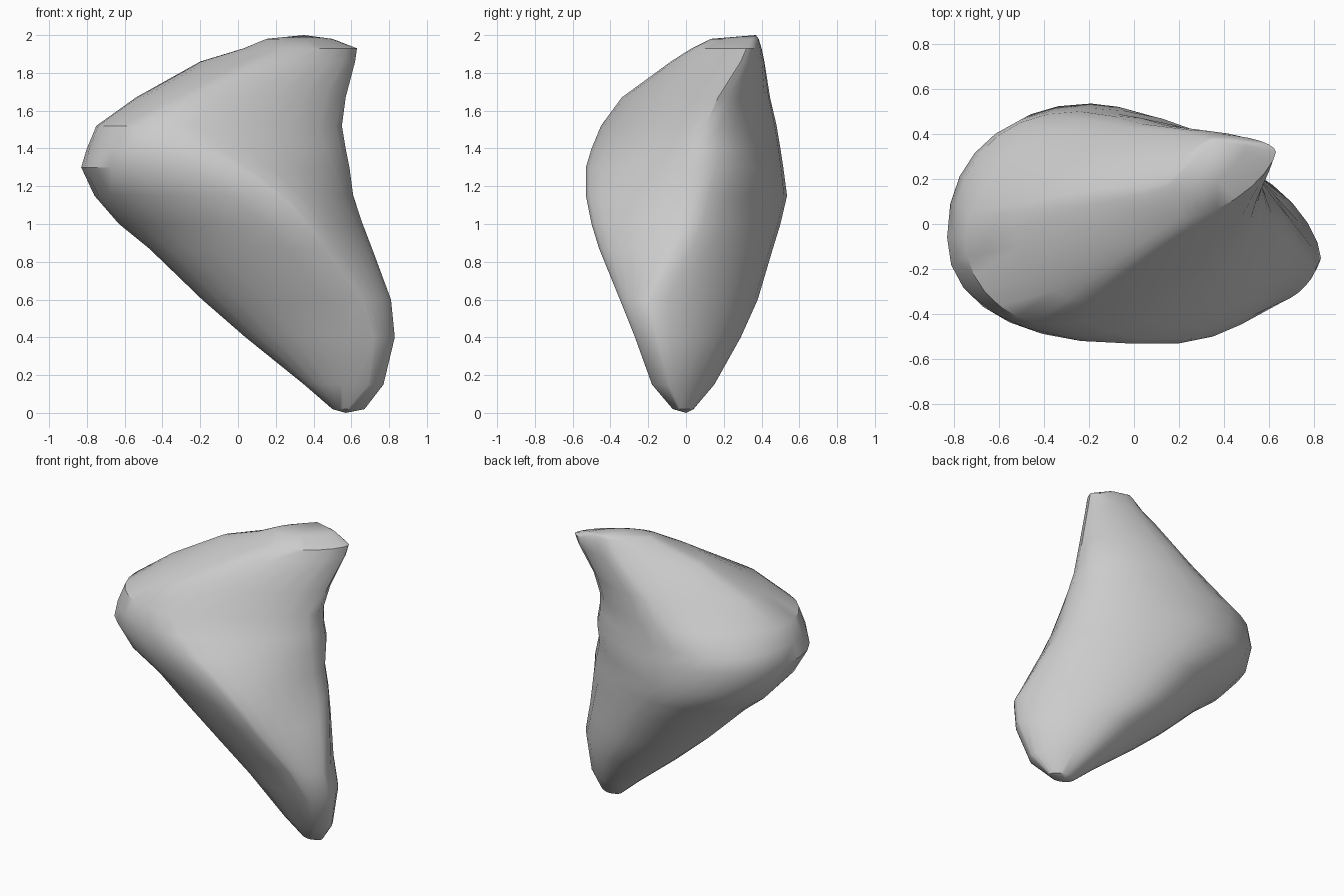
import bpy
import bmesh
from math import sin, cos, tau, radians

cube = bpy.data.objects.get("Cube")
if cube:
    bpy.data.objects.remove(cube, do_unlink=True)

SIDES = 28

# Each level: height, then the left, right, front and back extreme points (x, y)
LEVELS = [
    (0.02, (0.5, 0), (0.67, -0.03), (0.6, -0.07), (0.57, 0.04)),
    (0.15, (0.35, 0.02), (0.77, -0.09), (0.69, -0.18), (0.5, 0.15)),
    (0.4, (0.04, 0.04), (0.83, -0.15), (0.72, -0.27), (0.35, 0.29)),
    (0.6, (-0.19, 0.03), (0.81, -0.19), (0.64, -0.35), (0.17, 0.38)),
    (0.87, (-0.47, 0.02), (0.71, -0.05), (0.44, -0.46), (0, 0.46)),
    (1, (-0.63, 0.04), (0.66, 0.02), (0.35, -0.5), (-0.12, 0.5)),
    (1.15, (-0.76, 0), (0.61, 0.05), (0.2, -0.53), (-0.19, 0.535)),
    (1.3, (-0.83, -0.06), (0.59, 0.07), (-0.03, -0.53), (-0.21, 0.515)),
    (1.4, (-0.8, -0.05), (0.57, 0.08), (-0.2, -0.5), (-0.24, 0.5)),
    (1.52, (-0.75, -0.06), (0.55, 0.1), (-0.34, -0.45), (-0.1, 0.48)),
    (1.67, (-0.54, 0.05), (0.57, 0.17), (-0.24, -0.34), (0.03, 0.445)),
    (1.86, (-0.2, 0.12), (0.62, 0.29), (0.1, -0.08), (0.27, 0.415)),
    (1.93, (0.03, 0.15), (0.63, 0.32), (0.25, 0.03), (0.33, 0.4)),
    (1.98, (0.15, 0.18), (0.5, 0.35), (0.22, 0.13), (0.35, 0.385)),
]
BOTTOM_TIP = (0.57, 0, 0)
TOP_TIP = (0.35, 0.37, 2)


def quadrant_power(z, is_right, is_back):
    """1 gives a round quarter, 2 a straight cut between two ridges."""
    if is_right:
        return (1.25 if z < 1.2 else 1.05) if is_back else 1.35
    if z > 1.6:
        return 1.45 if is_back else 1.15
    if z > 1.45:
        return 1.15 if is_back else 1
    return 0.9 if z > 1.1 else 1.05


def ring_point(level, angle):
    """Point on a closed curve through the four extremes of a level."""
    z, left, right, front, back = level
    c, s = cos(angle), sin(angle)
    side = right if c > 0 else left
    end = back if s > 0 else front
    power = quadrant_power(z, c > 0, s > 0)
    x = end[0] + (side[0] - end[0]) * abs(c) ** power
    y = side[1] + (end[1] - side[1]) * abs(s) ** power
    return x, y, z


def loft(name, levels, bottom, top, material):
    """Skin the levels and close both ends on a tip."""
    bm = bmesh.new()
    rings = [[bm.verts.new(ring_point(level, tau * i / SIDES)) for i in range(SIDES)]
             for level in levels]
    low, high = bm.verts.new(bottom), bm.verts.new(top)
    for i in range(SIDES):
        j = (i + 1) % SIDES
        for a, b in zip(rings, rings[1:]):
            bm.faces.new((a[i], a[j], b[j], b[i]))
        bm.faces.new((low, rings[0][j], rings[0][i]))
        bm.faces.new((high, rings[-1][i], rings[-1][j]))
    bmesh.ops.recalc_face_normals(bm, faces=bm.faces)
    mesh = bpy.data.meshes.new(name)
    bm.to_mesh(mesh)
    bm.free()
    mesh.materials.append(material)
    obj = bpy.data.objects.new(name, mesh)
    bpy.context.collection.objects.link(obj)
    return obj


# Stone colour
grey = bpy.data.materials.new("stone_grey")
grey.use_nodes = True
colour = (0.6, 0.6, 0.6, 1)
grey.diffuse_color = colour
grey.node_tree.nodes["Principled BSDF"].inputs["Base Color"].default_value = colour

# Leaning boulder
boulder = loft("boulder", LEVELS, BOTTOM_TIP, TOP_TIP, grey)
bpy.ops.object.select_all(action="DESELECT")
boulder.select_set(True)
bpy.context.view_layer.objects.active = boulder
bpy.ops.object.shade_smooth_by_angle(angle=radians(35))
